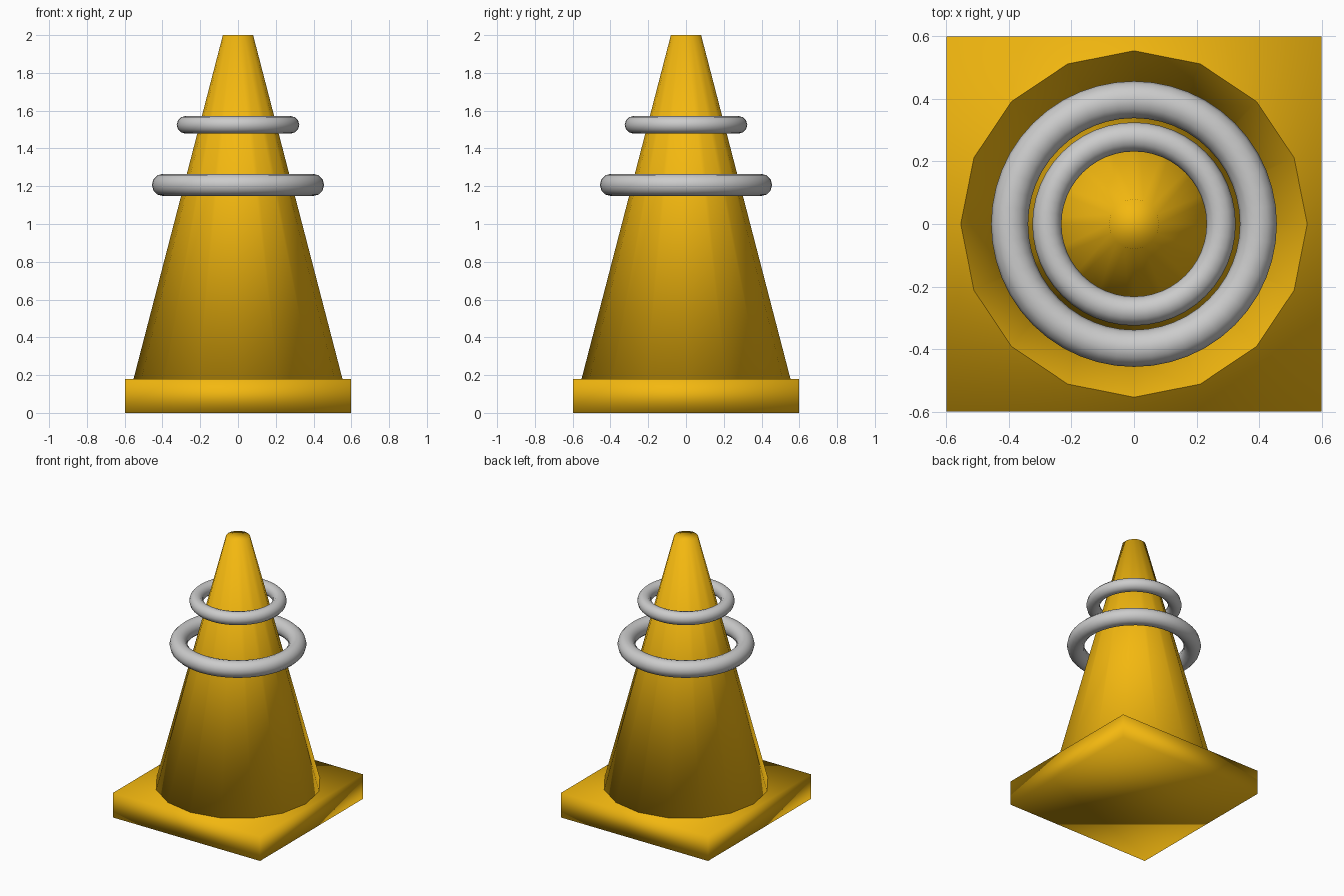
import bpy

if "Cube" in bpy.data.objects:
    bpy.data.objects.remove(bpy.data.objects["Cube"])

# Orange for the cone and its foot
orange = bpy.data.materials.new("orange")
orange.diffuse_color = (0.9, 0.48, 0.005, 1)
orange.use_nodes = True
orange.node_tree.nodes["Principled BSDF"].inputs["Base Color"].default_value = orange.diffuse_color


def finish(name, material=None):
    """Name the newest object and shade it fully smooth."""
    ob = bpy.context.object
    ob.name = name
    bpy.ops.object.transform_apply(location=False, rotation=False, scale=True)
    bpy.ops.object.shade_smooth()
    if material:
        ob.data.materials.append(material)
    return ob


BASE, HEIGHT = 0.18, 2.0

# Square foot
bpy.ops.mesh.primitive_cube_add(size=1, location=(0, 0, BASE / 2))
bpy.context.object.scale = (1.196, 1.196, BASE)
finish("base_plate", orange)

# 16-sided tapered body with closed ends
bpy.ops.mesh.primitive_cone_add(
    vertices=16, radius1=0.553, radius2=0.08, depth=HEIGHT - BASE,
    location=(0, 0, (HEIGHT + BASE) / 2))
finish("cone_body", orange)

# Two grey rings hung around the body
for name, z, major, minor in (("lower_ring", 1.207, 0.397, 0.059),
                              ("upper_ring", 1.525, 0.278, 0.0465)):
    bpy.ops.mesh.primitive_torus_add(
        major_radius=major, minor_radius=minor, major_segments=48,
        minor_segments=12, location=(0, 0, z))
    finish(name)
